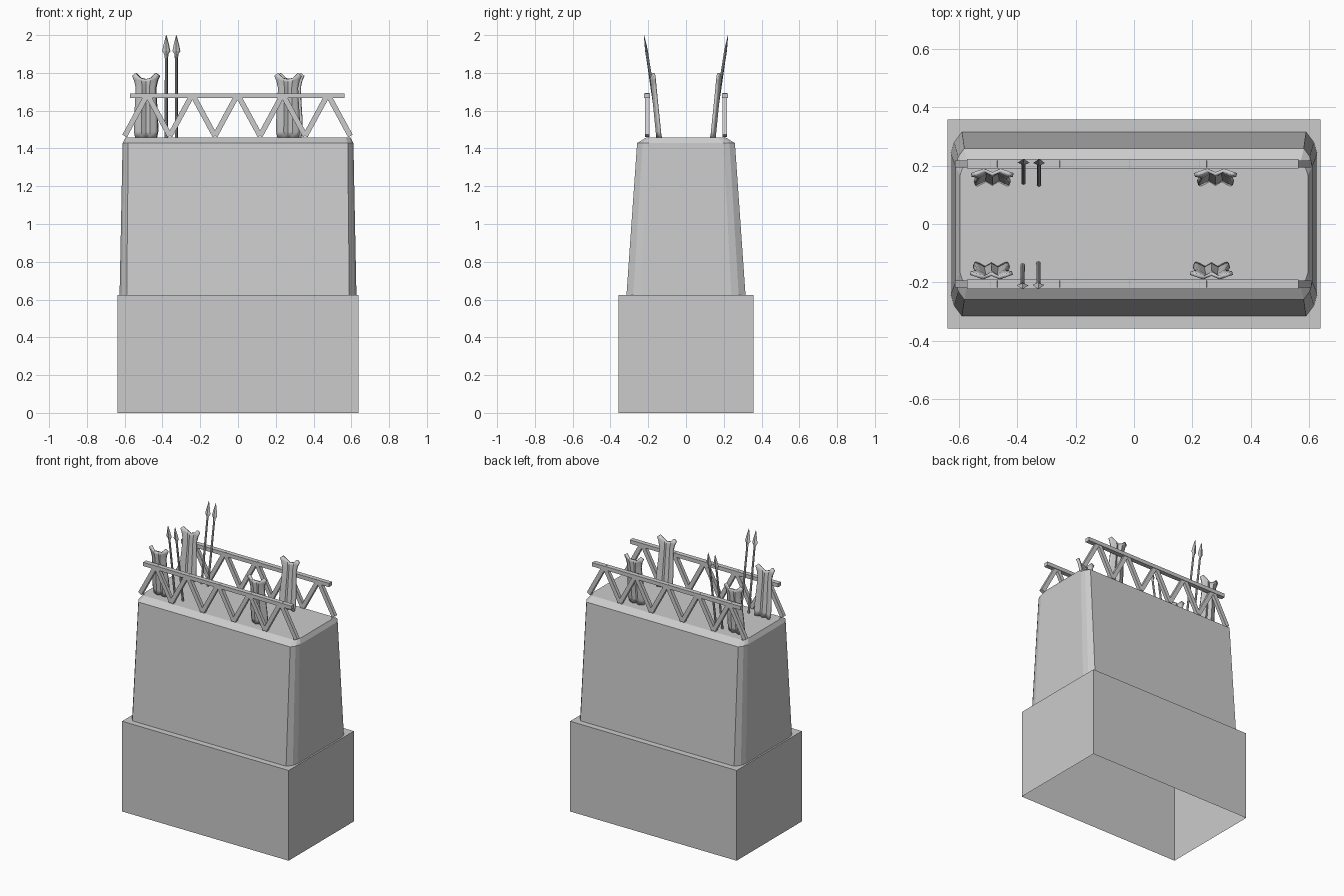
import bpy, bmesh, math
from mathutils import Vector, Matrix

if "Cube" in bpy.data.objects:
    bpy.data.objects.remove(bpy.data.objects["Cube"])


def add_object(name, bm):
    bmesh.ops.recalc_face_normals(bm, faces=bm.faces)
    mesh = bpy.data.meshes.new(name)
    bm.to_mesh(mesh)
    bm.free()
    ob = bpy.data.objects.new(name, mesh)
    bpy.context.collection.objects.link(ob)
    return ob


def box(bm, size, matrix):
    bmesh.ops.create_cube(bm, size=1, matrix=matrix @ Matrix.Diagonal((*size, 1)))


def loft(bm, rings, cap_start=True, cap_end=True):
    rows = [[bm.verts.new(p) for p in ring] for ring in rings]
    for a, b in zip(rows, rows[1:]):
        for i in range(len(a)):
            j = (i + 1) % len(a)
            bm.faces.new((a[i], a[j], b[j], b[i]))
    if cap_start:
        bm.faces.new(rows[0][::-1])
    if cap_end:
        bm.faces.new(rows[-1])


# Plinth, open underneath
bm = bmesh.new()
loft(bm, [[(x * 0.638, y * 0.357, z) for x, y in ((-1, -1), (1, -1), (1, 1), (-1, 1))]
          for z in (0, 0.625)], cap_start=False)
add_object("plinth", bm)


# Tapered tower with chamfered corners and a bevelled top
def tower_ring(x, y, cx, cy, z):
    q = [(x, y - cy), (x - cx * 0.3, y - cy * 0.48), (x - cx, y)]
    pts = (q + [(-a, b) for a, b in q[::-1]] +
           [(-a, -b) for a, b in q] + [(a, -b) for a, b in q[::-1]])
    return [(a, b, z) for a, b in pts]


bm = bmesh.new()
loft(bm, [tower_ring(0.627, 0.315, 0.038, 0.075, 0.625),
          tower_ring(0.611, 0.259, 0.030, 0.060, 1.428),
          tower_ring(0.595, 0.212, 0.025, 0.045, 1.457)], cap_start=False)
add_object("tower_body", bm)


# Railings: a top bar over zigzag struts
def railing(name, side):
    bm = bmesh.new()
    y = side * 0.206
    box(bm, (1.135, 0.032, 0.026), Matrix.Translation((-0.004, y, 1.679)))
    for i in range(10):
        lean = 1 if i % 2 == 0 else -1
        xa = -0.6 + 0.1195 * i
        xb = xa + 0.1195
        za, zb = (1.466, 1.686) if lean == 1 else (1.686, 1.466)
        a, b = Vector((xa, y, za)), Vector((xb, y, zb))
        d = b - a
        m = (Matrix.Translation((a + b) / 2) @
             Matrix.Rotation(-math.atan2(d.z, d.x), 4, 'Y'))
        box(bm, (d.length, 0.024, 0.028), m)
    add_object(name, bm)


# Hide shields: ridged sheet with flared top corners, leaning on the rail
PROFILE = [(1.457, 0.054), (1.49, 0.061), (1.56, 0.060), (1.65, 0.054),
           (1.72, 0.051), (1.76, 0.060), (1.785, 0.072)]
RIDGE = [(-1, 0.0), (-0.75, 0.006), (-0.38, 0.016), (0, 0.003),
         (0.38, 0.016), (0.75, 0.006), (1, 0.0)]
TOP_EDGE = [0.0, 0.014, -0.012, -0.018, -0.012, 0.014, 0.0]


def shield(name, x, side):
    bm = bmesh.new()
    rows = []
    for k, (z, w) in enumerate(PROFILE):
        t = (z - 1.457) / 0.33
        row = []
        for (u, d), e in zip(RIDGE, TOP_EDGE):
            zz = z + (e if k == len(PROFILE) - 1 else e * 0.5 if k == len(PROFILE) - 2 else 0)
            row.append(bm.verts.new((x + u * w, side * (0.135 + 0.033 * t + d), zz)))
        rows.append(row)
    for a, b in zip(rows, rows[1:]):
        for i in range(len(a) - 1):
            bm.faces.new((a[i], a[i + 1], b[i + 1], b[i]))
    ob = add_object(name, bm)
    mod = ob.modifiers.new("thickness", 'SOLIDIFY')
    mod.thickness = 0.013
    mod.offset = 0
    ob.data.shade_smooth()
    bpy.context.view_layer.objects.active = ob
    ob.select_set(True)
    bpy.ops.object.shade_smooth_by_angle(angle=math.radians(35))
    ob.select_set(False)


# Spears: round shaft with a flat leaf-shaped head
def spear(name, x, side, y0):
    bm = bmesh.new()

    def ring(z, rx, ry, n=8):
        y = side * (y0 + (0.222 - y0) * (z - 1.457) / 0.543)
        return [(x + rx * math.cos(2 * math.pi * i / n),
                 y + ry * math.sin(2 * math.pi * i / n), z) for i in range(n)]

    loft(bm, [ring(1.457, 0.0075, 0.0075), ring(1.89, 0.0065, 0.0065)])
    loft(bm, [ring(1.88, 0.008, 0.007, 4), ring(1.90, 0.010, 0.007, 4),
              ring(1.915, 0.020, 0.007, 4), ring(1.95, 0.013, 0.005, 4),
              ring(1.998, 0.001, 0.001, 4)])
    add_object(name, bm)


for label, side, shields, spears in (
        ("front", -1, (-0.488, 0.265), (-0.381, -0.327)),
        ("back", 1, (-0.485, 0.279), (-0.378, -0.325))):
    railing(label + "_railing", side)
    for i, x in enumerate(shields):
        shield(f"{label}_shield_{i + 1}", x, side)
    for i, x in enumerate(spears):
        spear(f"{label}_spear_{i + 1}", x, side, (0.142, 0.135)[i])
